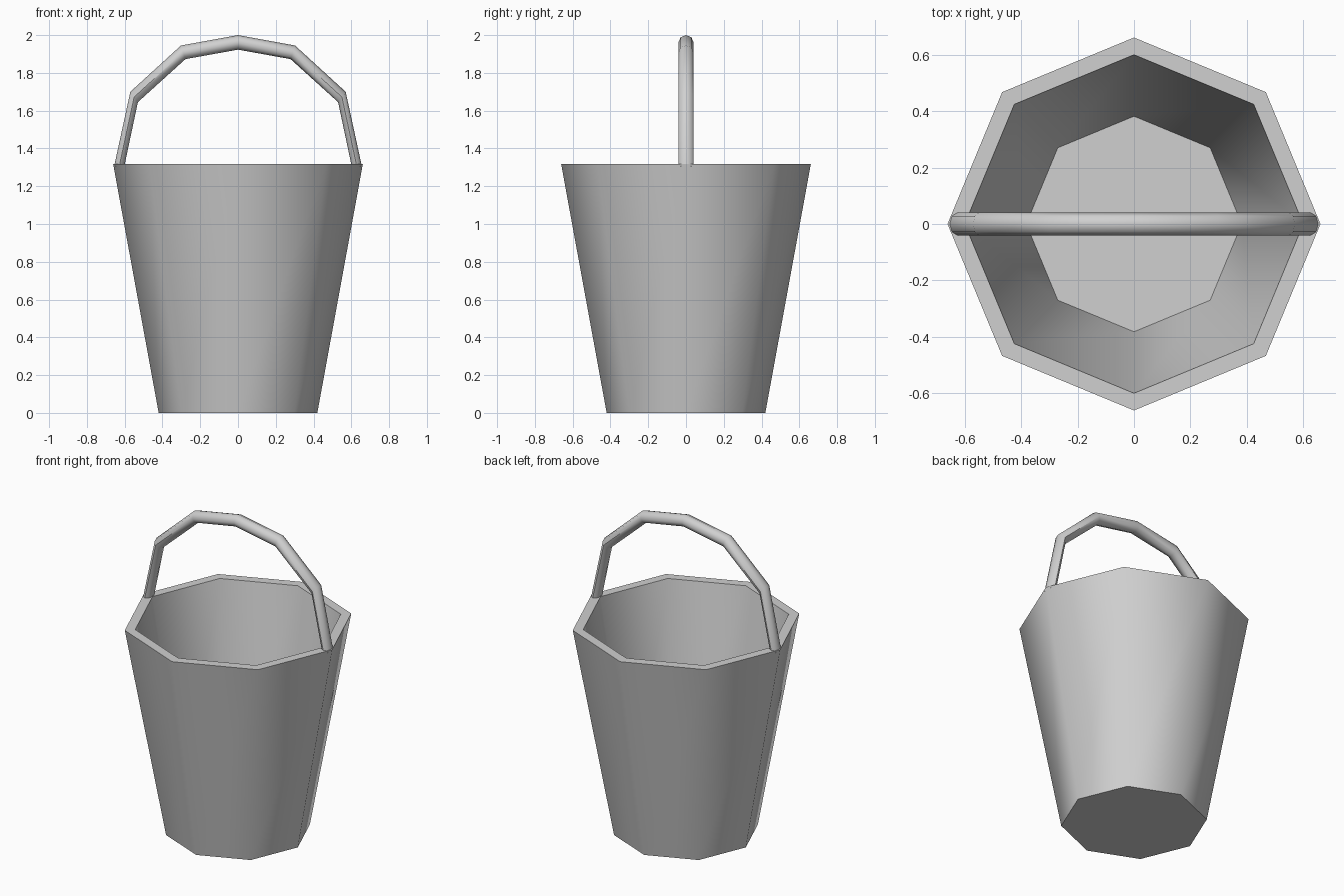
import bpy, bmesh
from math import cos, sin, pi, radians
from mathutils import Vector

cube = bpy.data.objects.get("Cube")
if cube:
    bpy.data.objects.remove(cube, do_unlink=True)

SIDES = 8

grey = bpy.data.materials.new("light grey")
grey.use_nodes = True
colour = (0.63, 0.63, 0.63, 1)
grey.diffuse_color = colour
grey.node_tree.nodes["Principled BSDF"].inputs["Base Color"].default_value = colour


def skin(name, rings, angle):
    """Bridge a row of closed rings, cap both ends and shade."""
    bm = bmesh.new()
    loops = [[bm.verts.new(p) for p in ring] for ring in rings]
    for a, b in zip(loops, loops[1:]):
        for i in range(SIDES):
            j = (i + 1) % SIDES
            bm.faces.new((a[i], a[j], b[j], b[i]))
    bm.faces.new(loops[0][::-1])
    bm.faces.new(loops[-1])
    bmesh.ops.recalc_face_normals(bm, faces=bm.faces)
    mesh = bpy.data.meshes.new(name)
    bm.to_mesh(mesh)
    bm.free()
    mesh.materials.append(grey)
    obj = bpy.data.objects.new(name, mesh)
    bpy.context.collection.objects.link(obj)
    bpy.ops.object.select_all(action='DESELECT')
    obj.select_set(True)
    bpy.context.view_layer.objects.active = obj
    bpy.ops.object.shade_smooth_by_angle(angle=radians(angle))


def level_ring(radius, z):
    turns = [2 * pi * i / SIDES for i in range(SIDES)]
    return [Vector((radius * cos(t), radius * sin(t), z)) for t in turns]


def handle_ring(outer, inner, depth=0.04):
    """Oval section spanning the outer and inner outline of the arch."""
    o, i = (Vector((p[0], 0, p[1])) for p in (outer, inner))
    mid, half = (o + i) / 2, (o - i) / 2
    turns = [2 * pi * k / SIDES for k in range(SIDES)]
    return [mid + half * cos(t) + Vector((0, depth * sin(t), 0)) for t in turns]


# Bucket: base, outer wall, rim, inner wall and floor
bucket_profile = [(0.42, 0), (0.661, 1.318), (0.6, 1.318), (0.382, 0.07)]
skin("bucket", [level_ring(r, z) for r, z in bucket_profile], 50)

# Handle: outer and inner outline from the rim to the crown, then mirrored
half_arch = [((0.656, 1.305), (0.602, 1.305)),
             ((0.57, 1.7), (0.53, 1.645)),
             ((0.302, 1.945), (0.278, 1.873))]
crown = ((0, 2.0), (0, 1.923))
mirrored = [((-o[0], o[1]), (-i[0], i[1])) for o, i in reversed(half_arch)]
arch = half_arch + [crown] + mirrored
skin("handle", [handle_ring(o, i) for o, i in arch], 50)
